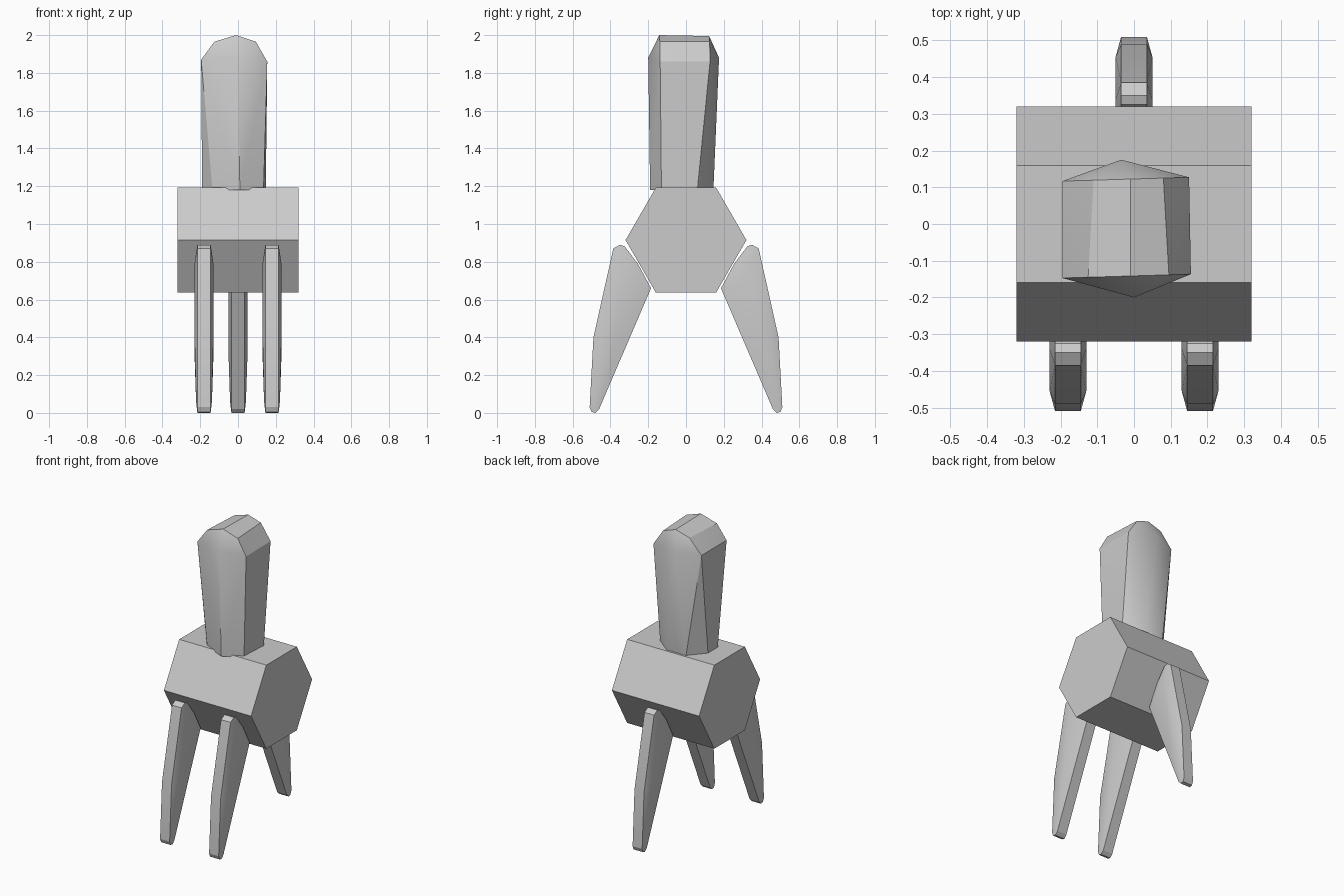
import bpy, bmesh, math

if "Cube" in bpy.data.objects:
    bpy.data.objects.remove(bpy.data.objects["Cube"], do_unlink=True)

# Single plain grey for the whole model
grey = bpy.data.materials.new("light_grey")
grey.use_nodes = True
grey.diffuse_color = (0.6, 0.6, 0.6, 1)
grey.node_tree.nodes["Principled BSDF"].inputs["Base Color"].default_value = (0.6, 0.6, 0.6, 1)


def hull_object(name, points, smooth=None):
    """Faceted solid wrapped around a set of points."""
    bm = bmesh.new()
    for p in points:
        bm.verts.new(p)
    out = bmesh.ops.convex_hull(bm, input=bm.verts)
    loose = [g for g in out["geom_interior"] + out["geom_unused"]
             if isinstance(g, bmesh.types.BMVert) and not g.link_faces]
    bmesh.ops.delete(bm, geom=list(set(loose)), context='VERTS')
    bmesh.ops.dissolve_limit(bm, angle_limit=math.radians(1),
                             verts=bm.verts, edges=bm.edges)
    bmesh.ops.recalc_face_normals(bm, faces=bm.faces)
    mesh = bpy.data.meshes.new(name)
    bm.to_mesh(mesh)
    bm.free()
    mesh.materials.append(grey)
    obj = bpy.data.objects.new(name, mesh)
    bpy.context.collection.objects.link(obj)
    if smooth:
        bpy.ops.object.select_all(action='DESELECT')
        obj.select_set(True)
        bpy.context.view_layer.objects.active = obj
        bpy.ops.object.shade_smooth_by_angle(angle=math.radians(smooth))
    return obj


# Body: hexagonal prism lying across x
R, MID = 0.32, 0.915
hexagon = [(R * math.cos(math.radians(a)), MID + R * math.sin(math.radians(a)))
           for a in range(0, 360, 60)]
hull_object("body", [(x, y, z) for x in (-0.32, 0.32) for y, z in hexagon])

# Neck: eight-sided foot rising into a rounded ridge with pointed ends
foot = [(0.01, -0.19), (0.135, -0.13), (0.147, 0.06), (0.04, 0.145),
        (-0.1, 0.145), (-0.19, 0.04), (-0.19, -0.06), (-0.135, -0.13)]
front_arch = [(-0.195, 1.87), (-0.125, 1.965), (-0.01, 2.0), (0.095, 1.965), (0.155, 1.86)]
back_arch = [(-0.195, 1.87), (-0.11, 1.965), (-0.01, 1.995), (0.08, 1.965), (0.15, 1.86)]
neck = [(x, y, 1.18) for x, y in foot]
neck += [(x, -0.147 + 0.03 * (x + 0.19), z) for x, z in front_arch]
neck += [(x, 0.117 + 0.03 * (x + 0.19), z) for x, z in back_arch]
neck += [(0.0, -0.2, 1.88), (-0.035, 0.175, 1.88)]
hull_object("neck", neck, smooth=25)

# Legs: flat rim outline with slightly swollen sides, as (distance out, height)
rim = [(0.35, 0.89), (0.385, 0.87), (0.49, 0.4), (0.51, 0.03), (0.5, 0.005),
       (0.48, 0.0), (0.46, 0.02), (0.185, 0.66), (0.255, 0.79), (0.325, 0.882)]
swell = [(0.26, 0.68), (0.34, 0.79), (0.455, 0.4), (0.39, 0.3)]
toe = [(0.48, 0.06)]


def leg(name, x, side):
    pts = [(x + s * w, side * d, z)
           for s in (-1, 1)
           for half, group in ((0.035, rim), (0.05, swell), (0.042, toe))
           for d, z in group for w in (half,)]
    hull_object(name, pts, smooth=20)


leg("front_left_leg", 0.18, -1)
leg("front_right_leg", -0.18, -1)
leg("back_leg", 0.0, 1)
